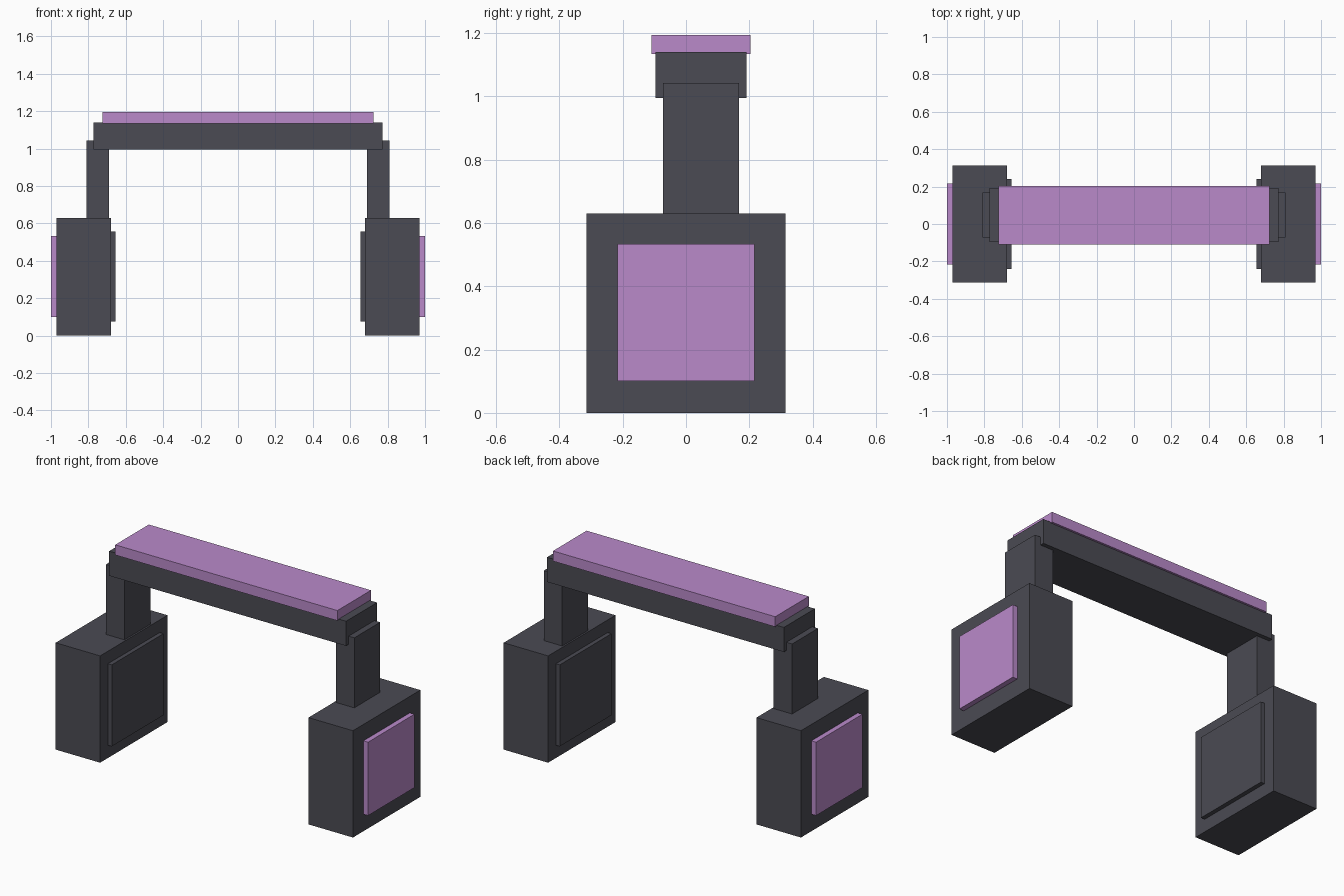
import bpy
import bmesh
from mathutils import Vector

cube = bpy.data.objects.get("Cube")
if cube:
    bpy.data.objects.remove(cube, do_unlink=True)


def make_material(name, rgb):
    mat = bpy.data.materials.new(name)
    mat.use_nodes = True
    color = (*rgb, 1.0)
    mat.diffuse_color = color
    mat.node_tree.nodes["Principled BSDF"].inputs["Base Color"].default_value = color
    return mat


charcoal = make_material("charcoal", (0.07, 0.07, 0.087))
lilac = make_material("lilac", (0.491, 0.254, 0.591))


def box(name, low, high, mat):
    """Flat-sided box between two opposite corners."""
    low, high = Vector(low), Vector(high)
    size = high - low
    bm = bmesh.new()
    bmesh.ops.create_cube(bm, size=1.0)
    bmesh.ops.scale(bm, vec=size, verts=bm.verts)
    mesh = bpy.data.meshes.new(name)
    bm.to_mesh(mesh)
    bm.free()
    mesh.materials.append(mat)
    obj = bpy.data.objects.new(name, mesh)
    obj.location = (low + high) / 2
    bpy.context.collection.objects.link(obj)
    return obj


def pair(name, low, high, mat):
    """Box on the left side and its mirror image on the right."""
    box("left_" + name, low, high, mat)
    box("right_" + name, (-high[0], low[1], low[2]), (-low[0], high[1], high[2]), mat)


# Headband with the cushion on top
box("headband", (-0.773, -0.097, 0.995), (0.773, 0.192, 1.14), charcoal)
box("headband_cushion", (-0.725, -0.109, 1.135), (0.725, 0.204, 1.195), lilac)

# Arms, ear cups, inner ear pads and outer panels
pair("arm", (0.69, -0.073, 0.60), (0.81, 0.168, 1.043), charcoal)
pair("ear_cup", (0.68, -0.314, 0.0), (0.97, 0.314, 0.63), charcoal)
pair("ear_pad", (0.655, -0.241, 0.075), (0.70, 0.241, 0.556), charcoal)
pair("outer_panel", (0.95, -0.216, 0.10), (1.0, 0.216, 0.533), lilac)
